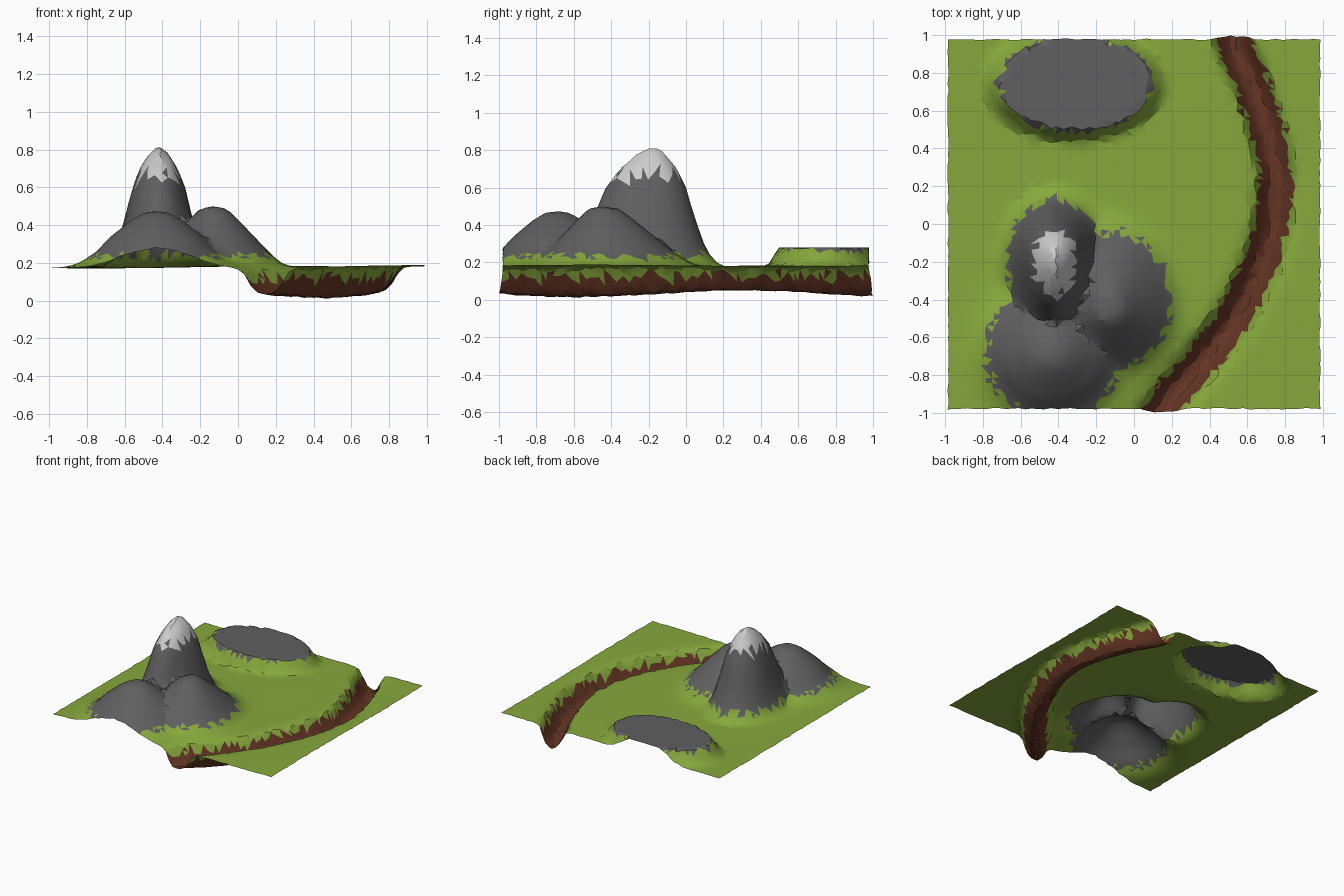
import bpy, bmesh, math, random
from mathutils import Vector

if "Cube" in bpy.data.objects:
    bpy.data.objects.remove(bpy.data.objects["Cube"])

random.seed(4)
N = 58
GROUND = 0.178


def interp(pts, x):
    # piecewise-linear profile
    if x <= pts[0][0]:
        return pts[0][1]
    for (a, va), (b, vb) in zip(pts, pts[1:]):
        if x <= b:
            return va + (vb - va) * (x - a) / (b - a)
    return pts[-1][1]


# profiles: distance from centre -> height
PEAK = [(0, .815), (.025, .805), (.05, .78), (.1, .70), (.14, .60), (.17, .47), (.195, .38),
        (.225, .28), (.26, .21), (.31, .178), (.34, 0)]
HILL = [(0, .475), (.07, .464), (.14, .422), (.25, .335), (.32, .26), (.4, .205), (.48, .175), (.6, .15)]
SHOULDER = [(0, .50), (.07, .487), (.13, .43), (.22, .335), (.3, .25), (.36, .2), (.42, .175), (.6, .15)]
PLATEAU = [(0, .28), (1.0, .28), (1.06, .25), (1.14, .205), (1.25, .178), (1.3, .1)]
CHANNEL = [(0, 1), (.035, .93), (.07, .62), (.095, .22), (.115, .06), (.16, 0)]
RIVER = [Vector(p) for p in [(.12, -1.02), (.2, -.9), (.34, -.75), (.53, -.5), (.66, -.24), (.735, 0),
                             (.755, .25), (.71, .48), (.63, .73), (.55, .9), (.51, 1.02)]]
BED = [(-1, .035), (-.9, .02), (-.6, .01), (-.3, .02), (.2, .05), (.5, .045), (.95, .018)]


def radial(prof, x, y, cx, cy, sx=1, back=1, front=1):
    dy = y - cy
    return interp(prof, math.hypot((x - cx) / sx, dy / (back if dy > 0 else front)))


def river_distance(x, y):
    p, best = Vector((x, y)), 9
    for a, b in zip(RIVER, RIVER[1:]):
        t = max(0, min(1, (p - a).dot(b - a) / (b - a).length_squared))
        best = min(best, (p - a - (b - a) * t).length)
    return best


def smax(a, b, k=.03):
    h = max(k - abs(a - b), 0) / k
    return max(a, b) + h * h * k / 4


def height(x, y):
    g = GROUND + .006 * x + .004 * math.sin(4 * x + 1) * math.sin(3.1 * y)
    g -= .03 * math.exp(-((x - .06) / .1) ** 2 - ((y + .98) / .12) ** 2)
    hills = smax(radial(HILL, x, y, -.43, -.69, 1, 1, .95),
                 radial(SHOULDER, x, y, -.13, -.45, 1, 1.3, 1))
    z = smax(g, hills, .02)
    z = max(z, radial(PEAK, x, y, -.42, -.17, 1, 1.22, 1.85))
    z = max(z, radial(PLATEAU, x, y, -.31, .74, .40, .25, .25))
    c = interp(CHANNEL, river_distance(x, y))
    return z + (interp(BED, y) - z) * c, c


# terrain sheet: jittered grid lifted by the landform profiles
bm = bmesh.new()
rows = []
for j in range(N + 1):
    row = []
    for i in range(N + 1):
        x, y = -.985 + 1.97 * i / N, -.978 + 1.956 * j / N
        edge = i in (0, N) or j in (0, N)
        s = .004 if edge else .009
        x += random.uniform(-s, s)
        y += random.uniform(-s, s)
        z, c = height(x, y)
        if j in (0, N):                      # river mouths bulge past the edge
            y += math.copysign(.017 * c, y)
        row.append(bm.verts.new((x, y, z)))
    rows.append(row)
for j in range(N):
    for i in range(N):
        a, b, c, d = rows[j][i], rows[j][i + 1], rows[j + 1][i + 1], rows[j + 1][i]
        # cut each cell along its shorter diagonal
        if (a.co - c.co).length < (b.co - d.co).length:
            tris = ((a, b, c), (a, c, d))
        else:
            tris = ((a, b, d), (b, c, d))
        for t in tris:
            bm.faces.new(t)

# paint faces: 0 grass, 1 rock, 2 snow, 3 river bed
for f in bm.faces:
    x, y, z = f.calc_center_median()
    n = random.uniform(-1, 1)
    if river_distance(x, y) < .088 + .012 * n and z < .19:
        f.material_index = 3
    elif z > .665 + .035 * n:
        f.material_index = 2
    elif y > .4 and z > .262 + .012 * n:
        f.material_index = 1
    elif y < .35 and z > .235 + .02 * n:
        f.material_index = 1

me = bpy.data.meshes.new("terrain")
bm.to_mesh(me)
bm.free()
for name, col in (("grass", (.24, .39, .045)), ("rock", (.115, .115, .115)),
                  ("snow", (.55, .55, .55)), ("river_bed", (.13, .036, .018))):
    m = bpy.data.materials.new(name)
    m.diffuse_color = (*col, 1)
    m.use_nodes = True
    m.node_tree.nodes["Principled BSDF"].inputs["Base Color"].default_value = m.diffuse_color
    me.materials.append(m)
terrain = bpy.data.objects.new("terrain", me)
bpy.context.collection.objects.link(terrain)
bpy.context.view_layer.objects.active = terrain
terrain.select_set(True)
bpy.ops.object.shade_smooth_by_angle(angle=math.radians(25))
